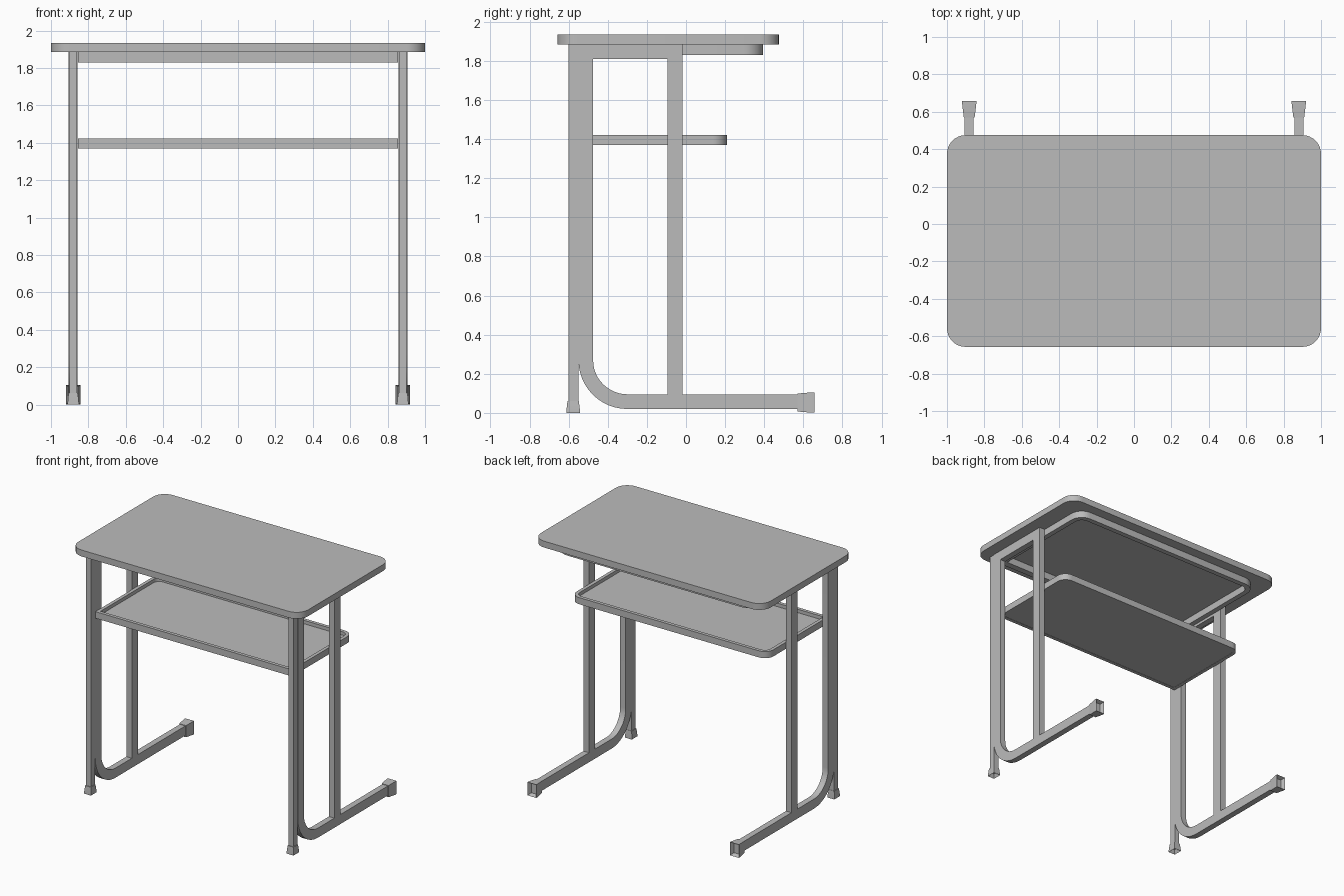
import bpy, bmesh
from math import sin, cos, pi, radians
from mathutils import Vector

if "Cube" in bpy.data.objects:
    bpy.data.objects.remove(bpy.data.objects["Cube"], do_unlink=True)

grey = bpy.data.materials.new("plain_grey")
grey.use_nodes = True
grey.diffuse_color = (0.5, 0.5, 0.5, 1)
grey.node_tree.nodes["Principled BSDF"].inputs["Base Color"].default_value = (0.5, 0.5, 0.5, 1)


def finish(name, bm):
    bmesh.ops.recalc_face_normals(bm, faces=bm.faces)
    mesh = bpy.data.meshes.new(name)
    bm.to_mesh(mesh)
    bm.free()
    mesh.materials.append(grey)
    obj = bpy.data.objects.new(name, mesh)
    bpy.context.collection.objects.link(obj)
    bpy.ops.object.select_all(action="DESELECT")
    obj.select_set(True)
    bpy.context.view_layer.objects.active = obj
    bpy.ops.object.shade_smooth_by_angle(angle=radians(30))
    return obj


def arc(cx, cy, r, start, end, steps=8):
    angles = [start + (end - start) * i / steps for i in range(steps + 1)]
    return [(cx + r * cos(a), cy + r * sin(a)) for a in angles]


def outline(x, y0, y1, back_r, front_r=0):
    """Rectangle symmetric in x, with rounded back and front corners."""
    pts = arc(x - back_r, y1 - back_r, back_r, 0, pi / 2)
    pts += arc(back_r - x, y1 - back_r, back_r, pi / 2, pi)
    if not front_r:
        return pts + [(-x, y0), (x, y0)]
    pts += arc(front_r - x, y0 + front_r, front_r, pi, 1.5 * pi)
    return pts + arc(x - front_r, y0 + front_r, front_r, 1.5 * pi, 2 * pi)


def prism(name, pts, place, low, high):
    """Extrude a flat outline between two levels."""
    bm = bmesh.new()
    a, b = [[bm.verts.new(place(p, h)) for p in pts] for h in (low, high)]
    bm.faces.new(a)
    bm.faces.new(b)
    for i in range(len(pts)):
        j = (i + 1) % len(pts)
        bm.faces.new((a[i], a[j], b[j], b[i]))
    return finish(name, bm)


def ring(name, outer, inner, low, high):
    """Closed rail of rectangular section between two outlines."""
    bm = bmesh.new()
    loops = [[bm.verts.new((x, y, z)) for x, y in pts]
             for pts, z in ((outer, low), (outer, high), (inner, high), (inner, low))]
    n = len(outer)
    for k in range(4):
        a, b = loops[k], loops[(k + 1) % 4]
        for i in range(n):
            j = (i + 1) % n
            bm.faces.new((a[i], a[j], b[j], b[i]))
    return finish(name, bm)


def flat(p, h):
    return (p[0], p[1], h)


def upright(p, h):
    return (h, p[0], p[1])


def box(name, x, y, z):
    return prism(name, [(x[0], y[0]), (x[1], y[0]), (x[1], y[1]), (x[0], y[1])], flat, *z)


def cap(name, centre, narrow, wide, length, to_world):
    """Tapered end cap with a recessed square in its wide end."""
    bm = bmesh.new()
    rows = []
    for (w, h), d in ((narrow, 0), (wide, length * 0.85), (wide, length)):
        rows.append([bm.verts.new(Vector(centre) + Vector(to_world(sx * w / 2, sy * h / 2, d)))
                     for sx, sy in ((-1, -1), (1, -1), (1, 1), (-1, 1))])
    bm.faces.new(rows[0])
    for a, b in zip(rows, rows[1:]):
        for i in range(4):
            j = (i + 1) % 4
            bm.faces.new((a[i], a[j], b[j], b[i]))
    end = bm.faces.new(rows[-1])
    bmesh.ops.recalc_face_normals(bm, faces=bm.faces)
    bmesh.ops.inset_region(bm, faces=[end], thickness=0.018)
    bmesh.ops.translate(bm, verts=end.verts, vec=-end.normal * 0.03)
    return finish(name, bm)


# Desktop and the rail beneath it
prism("desktop", outline(1, -0.657, 0.475, 0.1, 0.1), flat, 1.885, 1.935)
ring("desktop_rail", outline(0.856, -0.55, 0.395, 0.1),
     outline(0.816, -0.5, 0.355, 0.06), 1.83, 1.885)

# Book shelf with a raised rim
prism("shelf_plate", outline(0.84, -0.54, 0.2, 0.06), flat, 1.372, 1.395)
ring("shelf_rim", outline(0.856, -0.55, 0.21, 0.075),
     outline(0.829, -0.523, 0.183, 0.048), 1.37, 1.422)

# Bent main tube: down the front, round the bend, back along the floor
bent = [(-0.475, 1.885), (-0.55, 1.885)]
bent += arc(-0.3, 0.27, 0.25, pi, 1.5 * pi, 12)
bent += [(0.6, 0.02), (0.6, 0.095)]
bent += arc(-0.3, 0.27, 0.175, 1.5 * pi, pi, 12)

for side, s in (("left", 1), ("right", -1)):
    x = sorted((s * 0.857, s * 0.905))
    mid = s * 0.881
    prism(side + "_bent_tube", bent, upright, *x)
    box(side + "_rear_post", x, (-0.095, -0.018), (0.094, 1.885))
    box(side + "_top_bar", x, (-0.476, -0.094), (1.81, 1.885))
    box(side + "_front_leg", (mid - 0.02, mid + 0.02), (-0.6, -0.55), (0.03, 1.885))
    cap(side + "_rear_foot", (mid, 0.57, 0.053), (0.058, 0.092), (0.076, 0.104), 0.087,
        lambda u, v, d: (u, d, v))
    cap(side + "_front_foot", (mid, -0.577, 0.062), (0.05, 0.058), (0.06, 0.07), 0.062,
        lambda u, v, d: (u, v, -d))
